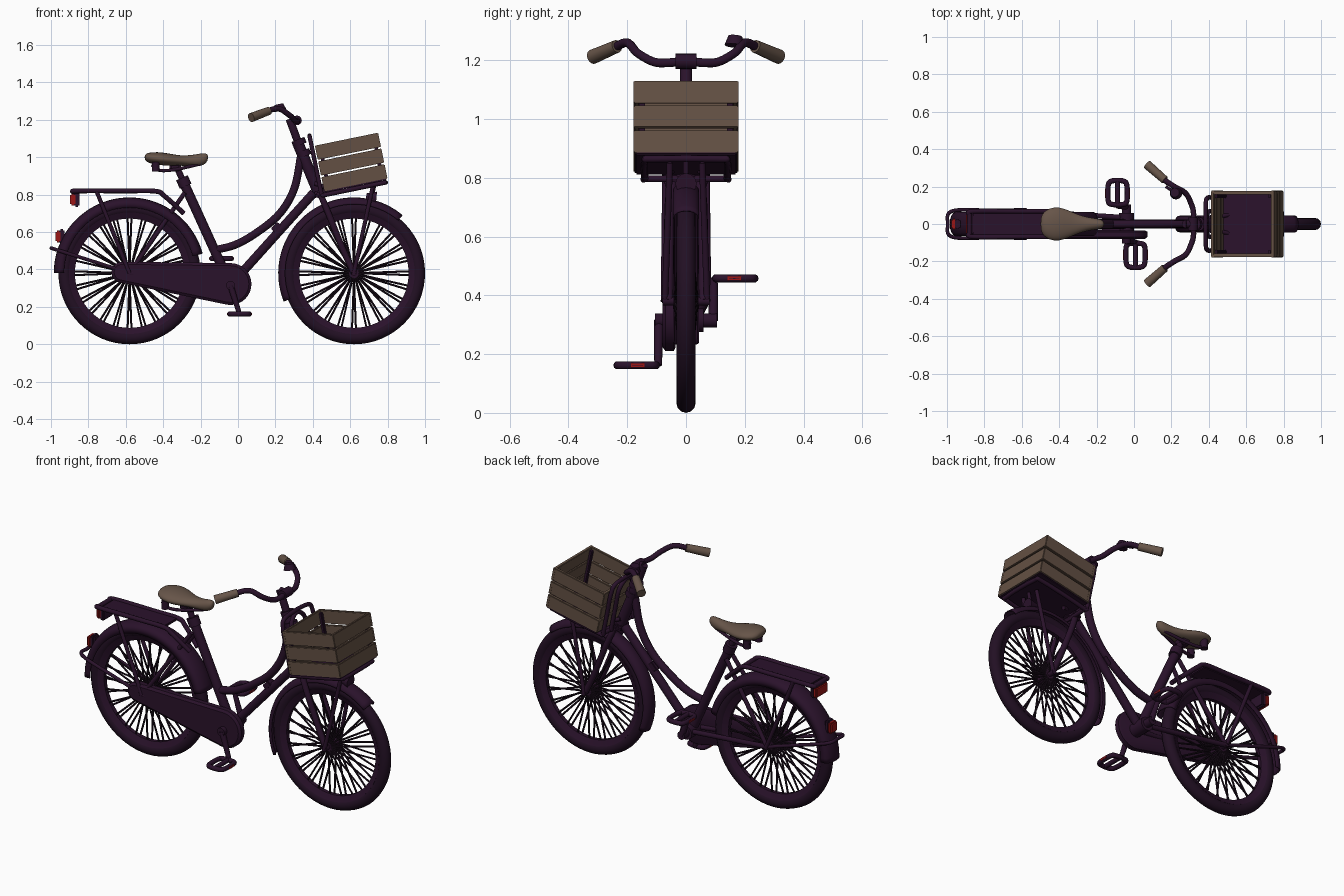
import bpy, bmesh
from math import pi, sin, cos, radians
from mathutils import Vector, Matrix

cube = bpy.data.objects.get("Cube")
if cube:
    bpy.data.objects.remove(cube)


def material(name, *rgb):
    m = bpy.data.materials.new(name)
    m.use_nodes = True
    m.diffuse_color = (*rgb, 1)
    m.node_tree.nodes["Principled BSDF"].inputs["Base Color"].default_value = (*rgb, 1)
    return m


PAINT = material("dark plum paint", .023, .006, .024)
RUBBER = material("black rubber", .016, .005, .017)
STEEL = material("dark spoke steel", .012, .005, .012)
WOOD = material("brown wood", .125, .08, .056)
LEATHER = material("brown leather", .135, .09, .066)
RED = material("red reflector", .33, .008, .008)


def finish(name, bm, mat, angle=40):
    bmesh.ops.recalc_face_normals(bm, faces=bm.faces)
    me = bpy.data.meshes.new(name)
    bm.to_mesh(me)
    bm.free()
    me.materials.append(mat)
    me.polygons.foreach_set("use_smooth", [True] * len(me.polygons))
    me.set_sharp_from_angle(angle=radians(angle))
    ob = bpy.data.objects.new(name, me)
    bpy.context.collection.objects.link(ob)
    return ob


def add_rod(bm, a, b, r, r2=None, sides=12):
    a, b = Vector(a), Vector(b)
    turn = (b - a).to_track_quat('Z', 'Y').to_matrix().to_4x4()
    bmesh.ops.create_cone(bm, cap_ends=True, segments=sides, radius1=r,
                          radius2=r if r2 is None else r2, depth=(b - a).length,
                          matrix=Matrix.Translation((a + b) / 2) @ turn)


def rod(name, a, b, r, mat=PAINT, r2=None, sides=16):
    bm = bmesh.new()
    add_rod(bm, a, b, r, r2, sides)
    return finish(name, bm, mat)


def box(name, centre, size, mat=PAINT, tilt=0, bevel=.004):
    bm = bmesh.new()
    bmesh.ops.create_cube(bm, size=1, matrix=Matrix.Diagonal((*size, 1)))
    bmesh.ops.bevel(bm, geom=bm.edges[:], offset=bevel, segments=2, affect='EDGES')
    bm.transform(Matrix.Translation(centre) @ Matrix.Rotation(tilt, 4, 'Y'))
    return finish(name, bm, mat)


def tube(name, pts, r, mat=PAINT, cyclic=False):
    """Round tube running smoothly through the points."""
    p = [Vector(q) for q in pts]
    n = len(p)
    path = []
    for i in range(n if cyclic else n - 1):
        at = lambda k: p[k % n] if cyclic else p[max(0, min(n - 1, k))]
        a, b, c, d = at(i - 1), at(i), at(i + 1), at(i + 2)
        for k in range(8):
            t = k / 8
            path.append(.5 * (2 * b + (c - a) * t + (2 * a - 5 * b + 4 * c - d) * t ** 2
                              + (3 * b - a - 3 * c + d) * t ** 3))
    if not cyclic:
        path.append(p[-1])
    cu = bpy.data.curves.new(name, 'CURVE')
    cu.dimensions, cu.bevel_depth, cu.bevel_resolution, cu.use_fill_caps = '3D', r, 3, True
    sp = cu.splines.new('POLY')
    sp.points.add(len(path) - 1)
    for q, v in zip(sp.points, path):
        q.co = (*v, 1)
    sp.use_cyclic_u = cyclic
    tmp = bpy.data.objects.new(name + " path", cu)
    bm = bmesh.new()
    bm.from_mesh(bpy.data.meshes.new_from_object(tmp))
    bpy.data.objects.remove(tmp)
    return finish(name, bm, mat)


def ring(name, x, profile, mat, start=0, end=360, steps=64, closed=True):
    """Sweep an (r, y) profile round a wheel axle."""
    full = end - start == 360
    bm = bmesh.new()
    rows = []
    for i in range(steps if full else steps + 1):
        a = radians(start + (end - start) * i / steps)
        rows.append([bm.verts.new((x + r * cos(a), y, AXLE + r * sin(a))) for r, y in profile])
    m = len(profile)
    for i in range(steps):
        a, b = rows[i], rows[(i + 1) % len(rows)]
        for j in range(m if closed else m - 1):
            k = (j + 1) % m
            bm.faces.new((a[j], a[k], b[k], b[j]))
    return finish(name, bm, mat)


AXLE, REAR, FRONT = .38, -.58, .62
SIDES = ((-1, "right"), (1, "left"))

# Wheels: tyre, rim, hub and paired spokes
for label, x in (("rear", REAR), ("front", FRONT)):
    ring(label + "_tyre", x, [(.345 + .035 * cos(k * pi / 6), .033 * sin(k * pi / 6)) for k in range(12)], RUBBER)
    ring(label + "_rim", x, [(.292, -.012), (.292, .012), (.325, .027), (.325, -.027)], PAINT)
    rod(label + "_hub", (x, -.042, AXLE), (x, .042, AXLE), .026)
    rod(label + "_axle", (x, -.08, AXLE), (x, .08, AXLE), .014)
    bm = bmesh.new()
    for i in range(24):
        for s in (-1, 1):
            a = 2 * pi * i / 24
            b = a + s * .035
            add_rod(bm, (x + .024 * cos(a), s * .036, AXLE + .024 * sin(a)),
                    (x + .297 * cos(b), s * .006, AXLE + .297 * sin(b)), .0055, sides=6)
    finish(label + "_spokes", bm, STEEL)

# Mudguards
for label, x, w, lip, a, b in (("rear", REAR, .064, .35, 15, 180), ("front", FRONT, .045, .368, 50, 202)):
    profile = [(lip, -w)] + [(.375 + .03 * sin(k * pi / 8), -w * cos(k * pi / 8)) for k in range(9)] + [(lip, w)]
    guard = ring(label + "_mudguard", x, profile, PAINT, a, b, 40, closed=False)
    guard.modifiers.new("thickness", 'SOLIDIFY').thickness = .006
tube("rear_mudguard_stay", [(REAR, -.07, .38), (-.75, -.072, .435), (-.97, -.07, .505), (-.995, 0, .513),
                            (-.97, .07, .505), (-.75, .072, .435), (REAR, .07, .38)], .01)

# Frame
CRANK = Vector((-.04, 0, .315))
rod("seat_tube", CRANK, (-.295, 0, .875), .026)
rod("seat_clamp", (-.28, 0, .845), (-.3, 0, .89), .034)
rod("seat_post", (-.295, 0, .875), (-.335, 0, .965), .017)
rod("down_tube", CRANK, (.405, 0, .81), .024)
tube("curved_top_tube", [(-.12, 0, .505), (-.02, 0, .53), (.09, 0, .59), (.22, 0, .695), (.3, 0, .83), (.335, 0, 1)], .022)
rod("head_tube", (.318, 0, 1.08), (.435, 0, .80), .03)
for z in (1.08, 1.02, .81):
    x = .28 + (1.19 - z) / 2.38
    rod("headset_collar", (x - .006, 0, z + .015), (x + .006, 0, z - .015), .037)
rod("handlebar_stem", (.275, 0, 1.205), (.325, 0, 1.07), .021)
rod("bottom_bracket", CRANK + Vector((0, -.06, 0)), CRANK + Vector((0, .06, 0)), .04)
box("frame_clip", (.205, 0, .625), (.05, .05, .035), tilt=-.82)
for s, side in SIDES:
    rod(side + "_chain_stay", (-.06, s * .035, .32), (REAR, s * .068, .38), .014)
    rod(side + "_seat_stay", (-.285, s * .03, .81), (REAR, s * .068, .38), .012)
    tube(side + "_fork_leg", [(.435, s * .035, .815), (.475, s * .055, .72), (.56, s * .058, .51), (FRONT, s * .06, .38)], .017)
box("fork_crown", (.437, 0, .80), (.06, .12, .04), tilt=.4, bevel=.012)

# Chain case: hull round the two sprockets
bm = bmesh.new()
for x, z, r in ((-.62, .385, .056), (CRANK.x, .322, .112)):
    for y, inset in ((-.08, .014), (-.07, 0), (-.042, 0), (-.036, .012)):
        for k in range(32):
            a = k * pi / 16
            bm.verts.new((x + (r - inset) * cos(a), y, z + (r - inset) * sin(a)))
bmesh.ops.convex_hull(bm, input=bm.verts[:])
finish("chain_case", bm, PAINT, 30)

# Cranks and pedals
for s, side in SIDES:
    end = Vector((-.04 - s * .048, s * .095, .31 + s * .148))
    rod(side + "_crank_boss", (CRANK.x, s * .05, CRANK.z), (CRANK.x, s * .105, CRANK.z), .024)
    rod(side + "_crank", CRANK + Vector((0, s * .092, 0)), end, .017, r2=.013)
    rod(side + "_pedal_axle", end, end + Vector((0, s * .135, 0)), .013)
    rim = [(u, s * v, 0) for u, v in ((-.03, .01), (.03, .01), (.05, .03), (.05, .11), (.03, .135),
                                      (-.03, .135), (-.05, .11), (-.05, .03))]
    tube(side + "_pedal_frame", [end + Vector(q) for q in rim], .014, cyclic=True)
    for u in (-1, 1):
        box(side + "_pedal_reflector", end + Vector((u * .062, s * .07, 0)), (.008, .05, .016), RED, bevel=.002)

# Saddle: oval sections along its length (x, half width, middle z, half height)
bm = bmesh.new()
rows = []
for x, w, z, h in ((-.5, .03, 1, .012), (-.485, .07, .997, .028), (-.43, .096, .994, .036), (-.37, .085, .987, .034),
                   (-.31, .055, .982, .027), (-.25, .036, .981, .03), (-.2, .03, .985, .036), (-.17, .023, .995, .028),
                   (-.16, .01, 1, .012)):
    rows.append([bm.verts.new((x, w * cos(k * pi / 8), z + h * sin(k * pi / 8))) for k in range(16)])
for a, b in zip(rows, rows[1:]):
    for k in range(16):
        bm.faces.new((a[k - 1], a[k], b[k], b[k - 1]))
bm.faces.new(rows[0])
bm.faces.new(rows[-1])
saddle = finish("saddle", bm, LEATHER, 80)
saddle.modifiers.new("smooth", 'SUBSURF').levels = 1
box("saddle_clamp", (-.335, 0, .945), (.06, .07, .04), bevel=.01)
for s, side in SIDES:
    tube(side + "_saddle_rail", [(-.46, s * .055, .96), (-.42, s * .05, .93), (-.33, s * .035, .935), (-.2, s * .01, .965)], .009)
    rod(side + "_saddle_spring", (-.44, s * .055, .925), (-.44, s * .055, .975), .021)

# Handlebar, grips and bell
half = [(.318, .06, 1.192), (.305, .11, 1.195), (.275, .165, 1.225), (.215, .2, 1.26), (.15, .245, 1.243), (.08, .31, 1.215)]
tube("handlebar", [(x, -y, z) for x, y, z in reversed(half)] + [(.315, 0, 1.197)] + half, .015)
rod("handlebar_clamp", (.315, -.035, 1.197), (.315, .035, 1.197), .026)
rod("stem_neck", (.278, 0, 1.2), (.32, 0, 1.195), .022)
for s, side in SIDES:
    rod(side + "_grip", (.165, s * .235, 1.248), (.07, s * .318, 1.212), .022, LEATHER, r2=.025)
rod("bell", (.225, .165, 1.25), (.218, .168, 1.282), .034, r2=.024)
rod("bell_lever", (.215, .17, 1.262), (.17, .2, 1.255), .008)

# Rear carrier and lights
box("carrier_plate", (-.65, 0, .815), (.42, .12, .014))
for s, side in SIDES:
    tube(side + "_carrier_rail", [(-.88, s * .05, .815), (-.86, s * .068, .82), (-.6, s * .068, .82), (-.44, s * .068, .818),
                                  (-.39, s * .062, .79), (-.29, s * .035, .70)], .013)
    rod(side + "_carrier_leg", (-.755, s * .07, .815), (REAR, s * .075, .38), .011)
rod("carrier_end_bar", (-.88, -.055, .815), (-.88, .055, .815), .014)
for label, x, z, w in (("carrier_light", -.875, .775, .11), ("mudguard_light", -.955, .575, .06)):
    box(label + "_housing", (x + .012, 0, z), (.03, w * .9, .08), bevel=.008)
    box(label + "_lens", (x - .008, 0, z), (.028, w, .064), RED, bevel=.008)

# Crate on the front carrier, in its own leaning frame
LEAN = radians(-11.6)
SPIN = Matrix.Rotation(LEAN, 3, 'Y')


def lean(u, y, v):
    return Vector((.631, 0, .848)) + SPIN @ Vector((u, y, v))


for row in range(3):
    v = .043 + row * .086
    for s in (-1, 1):
        box("crate_side_slat", lean(0, s * .168, v), (.345, .018, .077), WOOD, LEAN, .003)
        box("crate_end_slat", lean(s * .163, 0, v), (.018, .356, .077), WOOD, LEAN, .003)
for u in (-.146, .146):
    for y in (-.15, .15):
        box("crate_corner_post", lean(u, y, .125), (.02, .02, .235), PAINT, LEAN)
box("crate_floor", lean(0, 0, .004), (.335, .346, .014), PAINT, LEAN)

# Front carrier: tray loop, upright loops, legs and lamp
tube("front_carrier_tray", [lean(u, y, -.015) for u, y in ((-.18, -.12), (-.16, -.14), (.12, -.14), (.155, -.11), (.155, .11),
                                                          (.12, .14), (-.16, .14), (-.18, .12))], .012, cyclic=True)
for name, w, top in (("outer", .14, .305), ("inner", .065, .29)):
    arch = [(w, -.015), (w, .12), (w, top - .05), (w - .04, top)]
    tube(name + "_carrier_upright", [lean(-.19, -y, v) for y, v in arch] + [lean(-.19, y, v) for y, v in reversed(arch)], .012)
for s, side in SIDES:
    rod(side + "_front_carrier_leg", lean(.09, s * .055, -.015), (FRONT, s * .072, .38), .011)
    rod(side + "_carrier_bracket", (.41, s * .03, .86), lean(-.1, s * .055, -.015), .011)
rod("lamp_bracket", lean(.1, 0, -.01), (.715, 0, .78), .01)
rod("headlamp", (.685, 0, .785), (.74, 0, .78), .022, r2=.036)
